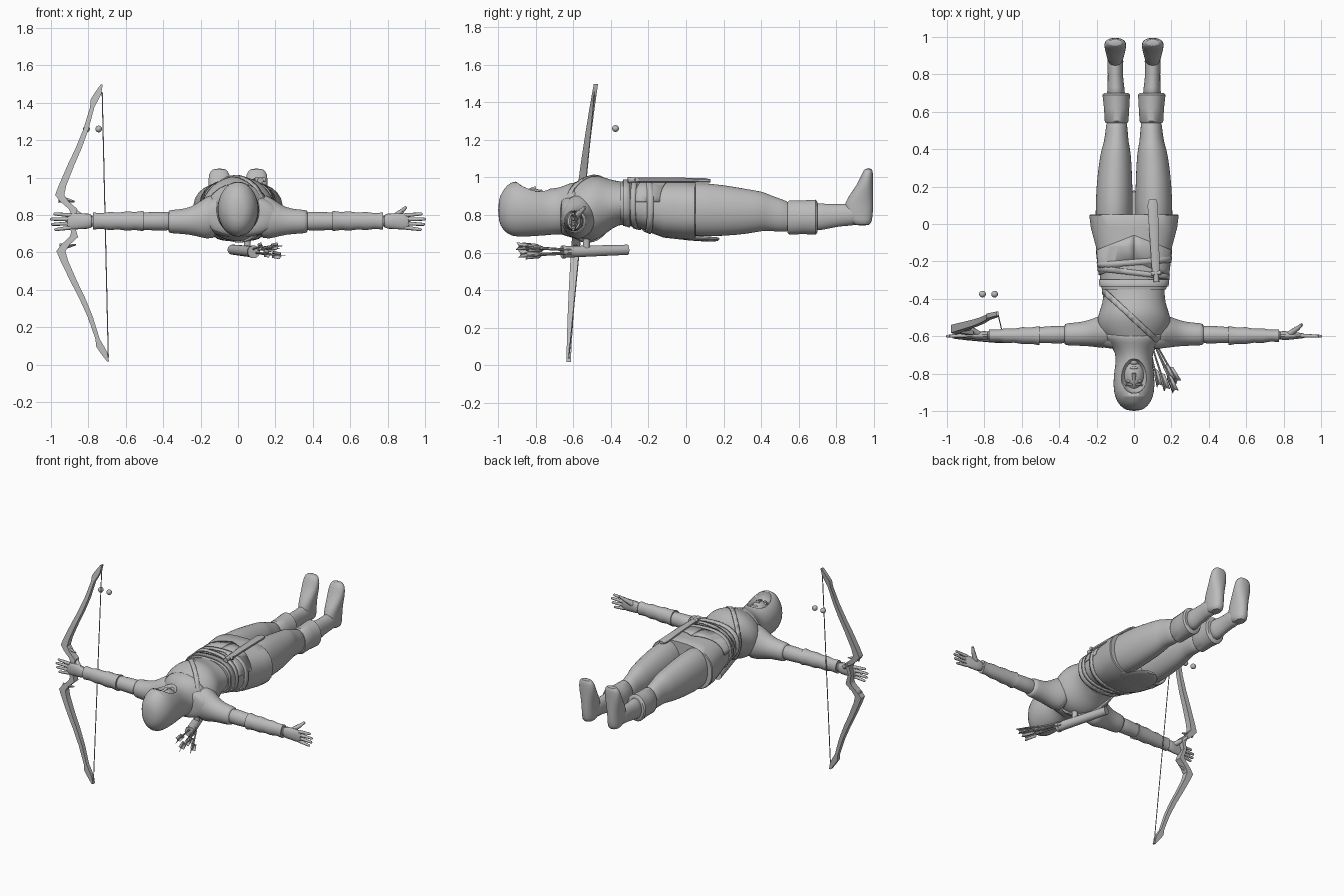
import bpy, bmesh, math
from mathutils import Vector

cube = bpy.data.objects.get("Cube")
if cube:
    bpy.data.objects.remove(cube)

GREY = (0.5, 0.5, 0.5, 1)
grey = bpy.data.materials.new("plain grey")
grey.use_nodes = True
grey.diffuse_color = GREY
grey.node_tree.nodes["Principled BSDF"].inputs["Base Color"].default_value = GREY


def finish(name, bm, angle=40):
    """Turn a bmesh into a smooth shaded object."""
    bmesh.ops.recalc_face_normals(bm, faces=bm.faces)
    mesh = bpy.data.meshes.new(name)
    bm.to_mesh(mesh)
    bm.free()
    mesh.materials.append(grey)
    obj = bpy.data.objects.new(name, mesh)
    bpy.context.collection.objects.link(obj)
    bpy.ops.object.select_all(action='DESELECT')
    obj.select_set(True)
    bpy.context.view_layer.objects.active = obj
    bpy.ops.object.shade_smooth_by_angle(angle=math.radians(angle))
    return obj


def loft(name, axis, rows, sides=20, subdivide=True, side=1, power=1.0):
    """Skin ellipses; a row is position, two centre values, two radii."""
    bm = bmesh.new()
    rings = []
    for pos, cu, cv, ru, rv in rows:
        ring = []
        for i in range(sides):
            a = math.tau * (i + 0.5) / sides
            c, s = math.cos(a), math.sin(a)
            u = cu + ru * math.copysign(abs(c) ** power, c)
            v = cv + rv * math.copysign(abs(s) ** power, s)
            x, y, z = {'X': (pos, u, v), 'Y': (u, pos, v), 'Z': (u, v, pos)}[axis]
            ring.append(bm.verts.new((x * side, y, z)))
        rings.append(ring)
    for a, b in zip(rings, rings[1:]):
        for i in range(sides):
            j = (i + 1) % sides
            bm.faces.new((a[i], a[j], b[j], b[i]))
    bm.faces.new(rings[0])
    bm.faces.new(rings[-1])
    obj = finish(name, bm)
    if subdivide:
        subsurf = obj.modifiers.new("smooth", 'SUBSURF')
        subsurf.levels = subsurf.render_levels = 1
    return obj


def tube(name, start, end, r1, r2, sides=10):
    """Straight tapered rod between two points."""
    start, end = Vector(start), Vector(end)
    axis = end - start
    bm = bmesh.new()
    bmesh.ops.create_cone(bm, cap_ends=True, segments=sides, radius1=r1, radius2=r2, depth=axis.length)
    bm.transform(axis.to_track_quat('Z', 'Y').to_matrix().to_4x4())
    bmesh.ops.translate(bm, verts=bm.verts, vec=(start + end) / 2)
    return finish(name, bm)


def ball(name, centre, radii, segments=20):
    bm = bmesh.new()
    bmesh.ops.create_uvsphere(bm, u_segments=segments, v_segments=segments // 2, radius=1)
    bmesh.ops.scale(bm, verts=bm.verts, vec=radii)
    bmesh.ops.translate(bm, verts=bm.verts, vec=centre)
    return finish(name, bm, 60)


def band(name, source, point, normal, half, thick=0.008, side=0):
    """Belt cut from another part between two planes, or only one side of it."""
    bpy.context.view_layer.update()
    evaluated = source.evaluated_get(bpy.context.evaluated_depsgraph_get())
    bm = bmesh.new()
    bm.from_mesh(evaluated.to_mesh())
    p, n = Vector(point), Vector(normal).normalized()
    cuts = [(p + n * half, n), (p - n * half, -n)]
    if side:
        cuts += [(Vector(), Vector((-side, 0, 0))), (Vector((0, 0, .87)), Vector((0, 0, -1)))]
    for co, no in cuts:
        bmesh.ops.bisect_plane(bm, geom=bm.verts[:] + bm.edges[:] + bm.faces[:],
                               plane_co=co, plane_no=no, clear_outer=True)
    obj = finish(name, bm)
    shell = obj.modifiers.new("thickness", 'SOLIDIFY')
    shell.thickness, shell.offset = thick, 1


# Torso, mantle and skirt
torso = loft("torso", 'Y', [
    (-.7, 0, .82, .085, .11), (-.64, 0, .83, .11, .125), (-.59, 0, .82, .185, .155),
    (-.52, 0, .83, .2, .175), (-.47, 0, .84, .187, .172), (-.42, 0, .85, .168, .145),
    (-.36, 0, .865, .163, .112), (-.28, 0, .86, .17, .115), (-.2, 0, .85, .17, .12)], 28)
loft("mantle", 'Y', [(-.67, .01, .8, .14, .09), (-.655, .01, .795, .2, .105),
                     (-.61, 0, .8, .24, .12), (-.56, 0, .8, .21, .13)], 24)
skirt = loft("skirt", 'Y', [
    (-.35, 0, .866, .172, .112), (-.33, 0, .865, .178, .116), (-.24, 0, .855, .188, .13),
    (-.12, 0, .832, .205, .153), (-.02, 0, .826, .232, .158), (.045, 0, .825, .24, .158),
    (.05, 0, .825, .236, .154)], 28, subdivide=False, power=.8)
loft("coat_tail", 'Y', [(-.06, 0, .685, .13, .015), (.06, 0, .675, .12, .014),
                        (.14, 0, .67, .09, .014), (.18, 0, .672, .03, .01)])
band("upper_belt", skirt, (0, -.315, .85), (0, 1, 0), .018)
band("middle_belt", skirt, (0, -.26, .85), (.12, 1, 0), .014)
band("lower_belt", skirt, (0, -.205, .85), (-.08, 1, 0), .016)
band("chest_strap", torso, (-.035, -.475, .84), (.68, .73, 0), .014)
for s in (-1, 1):
    band("front_flap", skirt, (0, -.13, .9), (s * .4, 1, 0), .065, .005, s)

# Hood with a hollow for the face
hood = loft("hood", 'Y', [
    (-1.0, 0, .825, .035, .05), (-.975, 0, .825, .075, .11), (-.925, 0, .835, .105, .152),
    (-.86, 0, .83, .113, .147), (-.78, 0, .82, .106, .132), (-.72, 0, .815, .095, .122),
    (-.66, 0, .825, .11, .125), (-.61, 0, .825, .17, .15), (-.57, 0, .825, .19, .155)], 24)
cutter = ball("hood_opening_cutter", (0, -.81, .97), (.075, .095, .09), 32)
cutter.hide_render = True
cutter.hide_set(True)
hollow = hood.modifiers.new("face opening", 'BOOLEAN')
hollow.object, hollow.operation = cutter, 'DIFFERENCE'

# Face
ball("face", (0, -.81, .855), (.064, .092, .085))
tube("nose", (0, -.85, .928), (0, -.798, .942), .006, .012)
ball("mouth", (0, -.77, .924), (.022, .008, .011))
ball("chin", (0, -.738, .9), (.025, .02, .025))
for s in (-1, 1):
    ball("eye", (s * .028, -.84, .922), (.013, .008, .009))
    tube("eyebrow", (s * .01, -.858, .929), (s * .046, -.862, .916), .006, .004)

for s in (-1, 1):
    # Sleeve, forearm and bracer
    loft("sleeve", 'X', [(.1, -.565, .8, .1, .13), (.17, -.575, .785, .09, .115),
                         (.23, -.582, .772, .073, .083), (.28, -.588, .765, .064, .068),
                         (.365, -.59, .765, .06, .063), (.375, -.59, .765, .055, .058)], side=s)
    loft("forearm", 'X', [(.33, -.59, .767, .053, .056), (.44, -.592, .767, .046, .05),
                          (.53, -.594, .767, .042, .046), (.84, -.596, .767, .026, .038)], side=s)
    bracer = [(.505 + i * .045, -.597, .768, .052 - i * .003 - i % 2 * .005,
               .055 - i * .0015 - i % 2 * .005) for i in range(7)]
    loft("bracer", 'X', bracer, subdivide=False, side=s)

    # Hand
    loft("palm", 'X', [(.77, -.596, .767, .03, .045), (.83, -.597, .767, .023, .042),
                       (.88, -.597, .766, .017, .047), (.92, -.598, .765, .013, .042)], 12, side=s)
    for i, reach in enumerate((.975, .992, .997, .98)):
        z = .733 + i * .022
        tip = .722 + i * .028
        tube("finger", (s * .895, -.597, z), (s * reach, -.6, tip), .0115, .008)
        ball("fingertip", (s * reach, -.6, tip), (.008, .008, .008), 8)
    tube("thumb_base", (s * .83, -.59, .785), (s * .875, -.557, .82), .018, .013)
    tube("thumb", (s * .872, -.56, .817), (s * .898, -.537, .842), .013, .008)

    # Leg, boot cuff, ankle and foot
    loft("leg", 'Y', [(-.08, .11, .83, .09, .12), (.04, .106, .83, .103, .148),
                      (.2, .105, .824, .098, .138), (.33, .1, .818, .088, .12),
                      (.405, .097, .82, .077, .106), (.43, .095, .815, .068, .1),
                      (.49, .093, .8, .06, .09), (.58, .092, .785, .055, .08)], side=s)
    loft("boot_cuff", 'Y', [(.54, .093, .786, .058, .082), (.55, .093, .786, .064, .092),
                            (.62, .093, .788, .068, .09), (.69, .095, .788, .074, .094),
                            (.7, .095, .788, .066, .08)], 24, False, s)
    loft("ankle", 'Y', [(.67, .095, .79, .055, .08), (.73, .097, .79, .045, .07),
                        (.8, .1, .797, .04, .06), (.87, .1, .803, .044, .06),
                        (.93, .1, .8, .044, .055)], side=s)
    loft("foot", 'Z', [(.742, .1, .94, .035, .04), (.77, .1, .922, .045, .07),
                       (.84, .1, .915, .046, .082), (.9, .1, .93, .052, .066),
                       (.96, .1, .953, .06, .043), (1.02, .1, .965, .058, .03),
                       (1.05, .1, .972, .036, .02)], side=s, power=.9)

# Scabbard at the hip
loft("scabbard", 'Y', [(-.26, .117, .985, .022, .014), (-.1, .11, .987, .026, .014),
                       (.1, .1, .984, .03, .013), (.13, .1, .982, .022, .009)], 8, False)
tube("knife_handle", (.12, -.31, .985), (.117, -.25, .988), .016, .012)
tube("knife_guard", (.09, -.265, .988), (.145, -.26, .988), .012, .012)

# Quiver on the back with fletched arrows
bottom, mouth = Vector((-.03, -.31, .615)), Vector((.085, -.66, .603))
tube("quiver", bottom, mouth, .027, .031, 20)
tube("quiver_rim", mouth, mouth.lerp(bottom, .05), .034, .034, 20)
tube("quiver_mount", (.05, -.53, .61), (.05, -.53, .7), .018, .02)
for dx, dy, dz in ((0, -.2, .03), (.04, -.22, -.01), (.07, -.17, .02), (.1, -.18, -.02), (.085, -.23, .03)):
    root = mouth + Vector((dx * .3 - .015, .05, dz * .4))
    end = mouth + Vector((dx + .045, dy, dz))
    tube("arrow_shaft", root, end, .005, .005, 8)
    along = (end - root).normalized()
    bm = bmesh.new()
    for k in range(3):
        fin = Vector((math.cos(math.tau * k / 3), math.sin(math.tau * k / 3), 0))
        fin.rotate(along.to_track_quat('Z', 'Y'))
        shape = [end - along * .09, end - along * .075 + fin * .019,
                 end + along * .01 + fin * .022, end - along * .005]
        bm.faces.new([bm.verts.new(p) for p in shape])
    vanes = finish("arrow_fletching", bm)
    vanes.modifiers.new("thickness", 'SOLIDIFY').thickness = .003


# Recurve bow held in the right hand
def bow_point(h, x):
    z = .757 + h
    return z, x - h * .023, -.625 + z * .03 + z * z * .045


for s in (-1, 1):
    limb = [(0, -.892, .014), (.05, -.878, .018), (.075, -.88, .028), (.115, -.925, .028),
            (.15, -.95, .03), (.2, -.934, .025), (.31, -.886, .022), (.4, -.843, .02),
            (.5, -.802, .017), (.62, -.765, .014), (.66, -.752, .026), (.69, -.735, .024),
            (.74, -.712, .007)]
    loft("bow_limb", 'Z', [(*bow_point(h * s, x), w * 1.15, .034 - h * .024) for h, x, w in limb], 4, False)
    z, x, y = bow_point(s * .13, -.955)
    tube("bow_spur", (x, y, z), (x + .085, y, z - s * .015), .02, .004, 4)
ends = [bow_point(h, -.71) for h in (.7, -.72)]
tube("bow_string", *[(x, y, z) for z, x, y in ends], .003, .003, 6)

# Two loose beads beside the bow
for x in (-.81, -.745):
    ball("bead", (x, -.375, 1.26), (.018, .018, .018))
